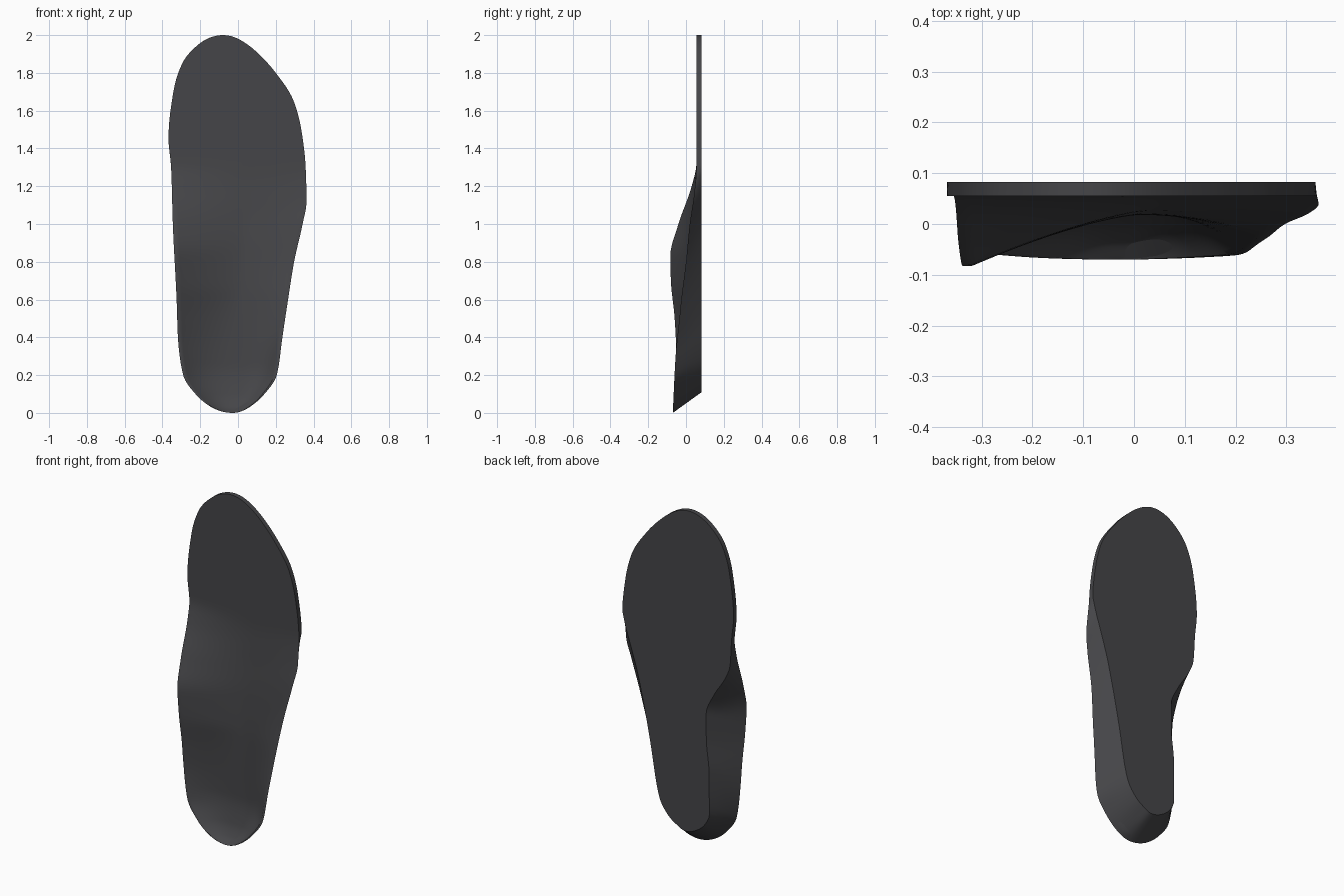
import bpy, bmesh, math

if "Cube" in bpy.data.objects:
    bpy.data.objects.remove(bpy.data.objects["Cube"])

BACK = 0.083            # flat underside plane
ROWS, COLS, WALL = 110, 40, 4

def curve(pts, theta=None):
    """Smooth monotone curve through (z, value) points; theta maps z to the parameter."""
    theta = theta or (lambda z: z)
    xs = [theta(p[0]) for p in pts]
    ys = [p[1] for p in pts]
    n = len(xs)
    d = [(ys[i + 1] - ys[i]) / (xs[i + 1] - xs[i]) for i in range(n - 1)]
    m = [d[0]] + [2 * a * b / (a + b) if a * b > 0 else 0 for a, b in zip(d, d[1:])] + [d[-1]]

    def f(z):
        x = min(max(theta(z), xs[0]), xs[-1])
        i = 0
        while i < n - 2 and x > xs[i + 1]:
            i += 1
        h = xs[i + 1] - xs[i]
        t = (x - xs[i]) / h
        return (ys[i] * (1 + 2 * t) * (1 - t) ** 2 + m[i] * h * t * (1 - t) ** 2
                + ys[i + 1] * t * t * (3 - 2 * t) + m[i + 1] * h * t * t * (t - 1))
    return f

def rim_theta(z):
    return math.acos(max(-1, min(1, 1 - z)))

def sole_theta(z):
    return math.acos(max(-1, min(1, 1 - (z - 0.11) / 0.945)))

# Foot-side outline, left and right
rim_l = curve([(0, -.03), (.03, -.14), (.1, -.225), (.2, -.29), (.4, -.318), (.6, -.325), (1, -.345),
               (1.3, -.354), (1.45, -.368), (1.7, -.342), (1.85, -.295), (1.95, -.21), (2, -.08)], rim_theta)
rim_r = curve([(0, -.03), (.03, .06), (.1, .14), (.2, .205), (.4, .235), (.6, .265), (.8, .297), (1, .342),
               (1.12, .363), (1.3, .358), (1.5, .335), (1.65, .295), (1.8, .2), (1.9, .11), (1.97, .02),
               (2, -.08)], rim_theta)

# Underside outline, narrower at the arch and heel
sole_l = curve([(.11, -.05), (.13, -.12), (.18, -.18), (.25, -.21), (.5, -.208), (.7, -.19), (.84, -.19),
                (.96, -.24), (1.08, -.315), (1.16, -.345), (1.3, -.354)], sole_theta)
sole_r = curve([(.11, -.05), (.125, -.01), (.165, .05), (.25, .11), (.32, .13), (.56, .172), (.93, .25),
                (1.1, .3), (1.22, .338), (1.3, .358)], sole_theta)

# Heights of the arch rim, outer rim and middle of the foot bed
h_left = curve([(0, -.07), (.35, -.053), (.5, -.06), (.7, -.08), (.83, -.083), (1, -.04), (1.2, .03),
                (1.32, .055), (2, .055)])
h_right = curve([(0, -.07), (.3, -.055), (.5, -.035), (.6, -.025), (.8, 0), (1, .02), (1.15, .042),
                 (1.3, .055), (2, .055)])
h_mid = curve([(0, -.07), (.03, -.035), (.1, -.003), (.25, .02), (.6, .018), (.85, .026), (1.1, .045),
               (1.28, .055), (2, .055)])

def bed_height(u, z):
    um, lip = 0.57, 0.025
    p = 2.6 - 1.2 * min(max((z - .25) / .4, 0), 1)      # deeper cup at the heel
    mid = h_mid(z)
    if u < um:
        return mid + (h_left(z) - mid) * min((um - u) / (um - lip), 1) ** p
    return mid + (h_right(z) - mid) * min((u - um) / (1 - um - lip), 1) ** (p + .5)

def lerp(a, b, t):
    return tuple(p + (q - p) * t for p, q in zip(a, b))

def section(i):
    """Closed ring: foot bed, outer wall, underside, arch wall."""
    c = 1 - math.cos(math.pi * i / ROWS)
    z, zb = c, .11 + .945 * c
    l, r = rim_l(z), rim_r(z)
    bl, br = (sole_l(zb), sole_r(zb)) if zb < 1.3 else (rim_l(zb), rim_r(zb))
    bed = []
    for k in range(COLS + 1):
        u = .5 - .5 * math.cos(math.pi * k / COLS)
        u = .5 * u + .5 * k / COLS
        bed.append((l + (r - l) * u, bed_height(u, z), z))
    a, b = (bl, BACK, zb), (br, BACK, zb)
    ring = bed + [lerp(bed[-1], b, k / WALL) for k in range(1, WALL)]
    ring += [lerp(b, a, k / 8) for k in range(9)]
    ring += [lerp(a, bed[0], k / WALL) for k in range(1, WALL)]
    return ring

# Insole body
bm = bmesh.new()
rings = [[bm.verts.new(p) for p in section(i)] for i in range(ROWS + 1)]
for r0, r1 in zip(rings, rings[1:]):
    for k in range(len(r0)):
        j = (k + 1) % len(r0)
        bm.faces.new((r0[k], r0[j], r1[j], r1[k]))
bmesh.ops.remove_doubles(bm, verts=bm.verts, dist=1e-5)
bmesh.ops.recalc_face_normals(bm, faces=bm.faces)
mesh = bpy.data.meshes.new("insole")
bm.to_mesh(mesh)
bm.free()
insole = bpy.data.objects.new("insole", mesh)
bpy.context.collection.objects.link(insole)

# Dark foam
mat = bpy.data.materials.new("dark_foam")
mat.diffuse_color = (0.06, 0.06, 0.065, 1)
mat.use_nodes = True
mat.node_tree.nodes["Principled BSDF"].inputs["Base Color"].default_value = mat.diffuse_color
mesh.materials.append(mat)

bpy.context.view_layer.objects.active = insole
insole.select_set(True)
bpy.ops.object.shade_smooth_by_angle(angle=math.radians(35))
